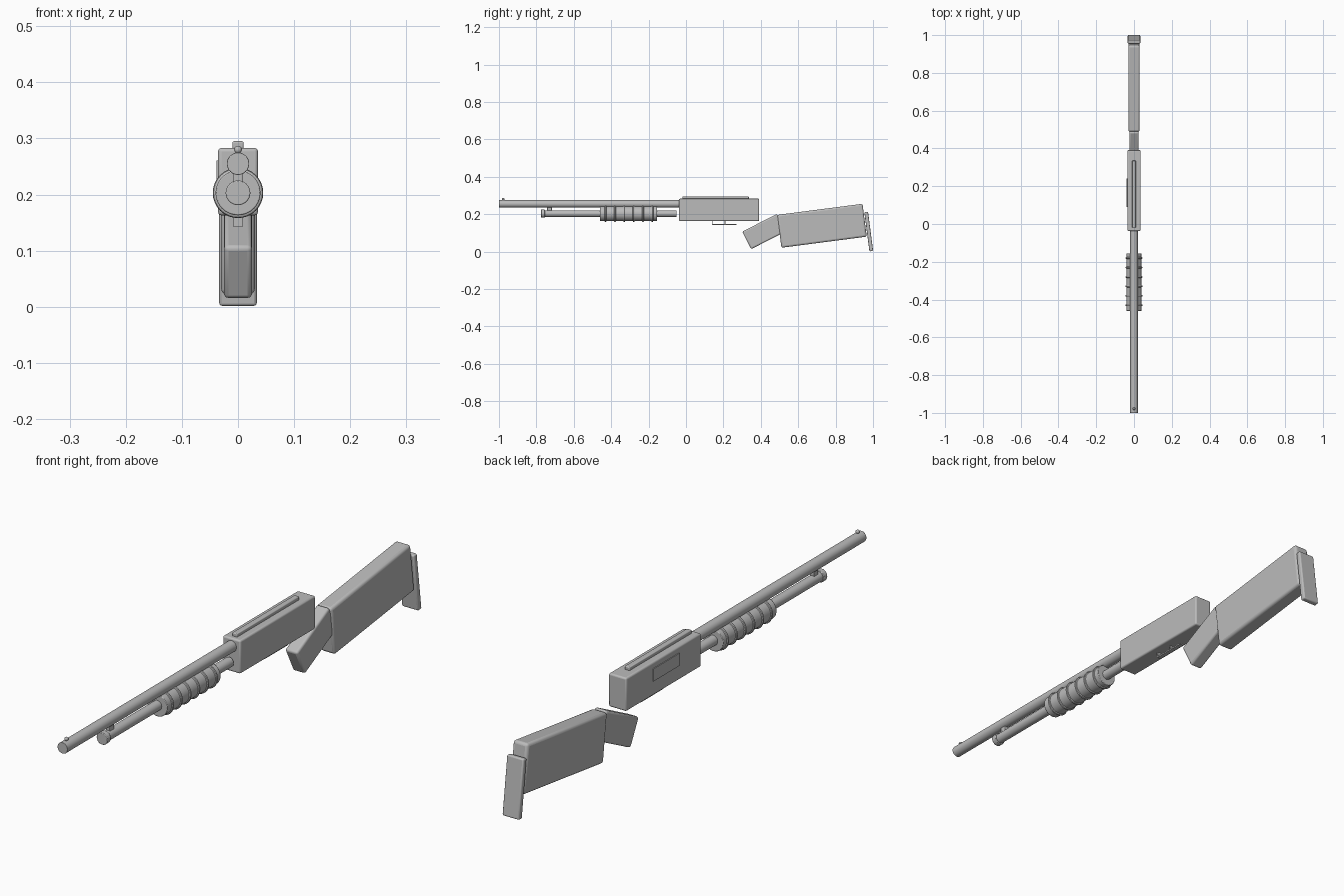
import bpy
import math

if "Cube" in bpy.data.objects:
    bpy.data.objects.remove(bpy.data.objects["Cube"], do_unlink=True)

grey = bpy.data.materials.new("plain_grey")
grey.use_nodes = True
colour = (0.5, 0.5, 0.5, 1)
grey.diffuse_color = colour
grey.node_tree.nodes["Principled BSDF"].inputs["Base Color"].default_value = colour


def finish(name, bevel=0, segments=3):
    ob = bpy.context.object
    ob.name = name
    ob.data.materials.append(grey)
    if bevel:
        mod = ob.modifiers.new("soft_edges", "BEVEL")
        mod.width = bevel
        mod.segments = segments
        mod.limit_method = "ANGLE"
    bpy.ops.object.shade_smooth_by_angle(angle=math.radians(35))
    return ob


def box(name, center, size, tilt=0, bevel=0):
    bpy.ops.mesh.primitive_cube_add(size=1, location=center)
    ob = bpy.context.object
    ob.scale = size
    bpy.ops.object.transform_apply(location=False, rotation=False, scale=True)
    ob.rotation_euler.x = math.radians(tilt)
    return finish(name, bevel)


def tube(name, y0, y1, z, radius, bevel=0):
    bpy.ops.mesh.primitive_cylinder_add(
        vertices=32, radius=radius, depth=y1 - y0,
        location=(0, (y0 + y1) / 2, z), rotation=(math.pi / 2, 0, 0))
    return finish(name, bevel, 2)


BARREL_Z, TUBE_Z = 0.255, 0.203

# Barrel, bead sight and lower tube
tube("barrel", -1, -0.03, BARREL_Z, 0.02, 0.001)
bpy.ops.mesh.primitive_uv_sphere_add(
    segments=16, ring_count=8, radius=0.007, location=(0, -0.978, 0.28))
finish("bead_sight")
tube("lower_tube", -0.77, -0.05, TUBE_Z, 0.018)
tube("tube_cap", -0.775, -0.755, TUBE_Z, 0.022, 0.002)
box("barrel_clamp", (0, -0.73, 0.228), (0.016, 0.025, 0.03), bevel=0.002)

# Sliding fore-end with raised rings
tube("fore_end", -0.46, -0.155, TUBE_Z, 0.04, 0.002)
for i in range(6):
    bpy.ops.mesh.primitive_torus_add(
        major_segments=32, minor_segments=8, major_radius=0.04,
        minor_radius=0.005, location=(0, -0.43 + 0.05 * i, TUBE_Z),
        rotation=(math.pi / 2, 0, 0))
    finish("fore_end_ring")

# Receiver with top rib and side port
box("receiver", (0, 0.177, 0.223), (0.071, 0.428, 0.12), bevel=0.006)
box("top_rib", (0, 0.158, 0.288), (0.02, 0.355, 0.014), bevel=0.003)
box("side_port", (-0.036, 0.165, 0.238), (0.005, 0.15, 0.045))

# Trigger and guard
box("guard_bar", (0, 0.205, 0.145), (0.016, 0.13, 0.005))
box("guard_post", (0, 0.143, 0.155), (0.016, 0.005, 0.024))
box("trigger", (0, 0.208, 0.156), (0.008, 0.006, 0.022))

# Grip, stock and end plate
box("grip", (0, 0.417, 0.107), (0.05, 0.208, 0.105), 27, 0.008)
box("stock", (0, 0.727, 0.138), (0.06, 0.46, 0.177), 7.4, 0.01)
box("butt_plate", (0, 0.977, 0.107), (0.067, 0.02, 0.211), 7.4, 0.005)
